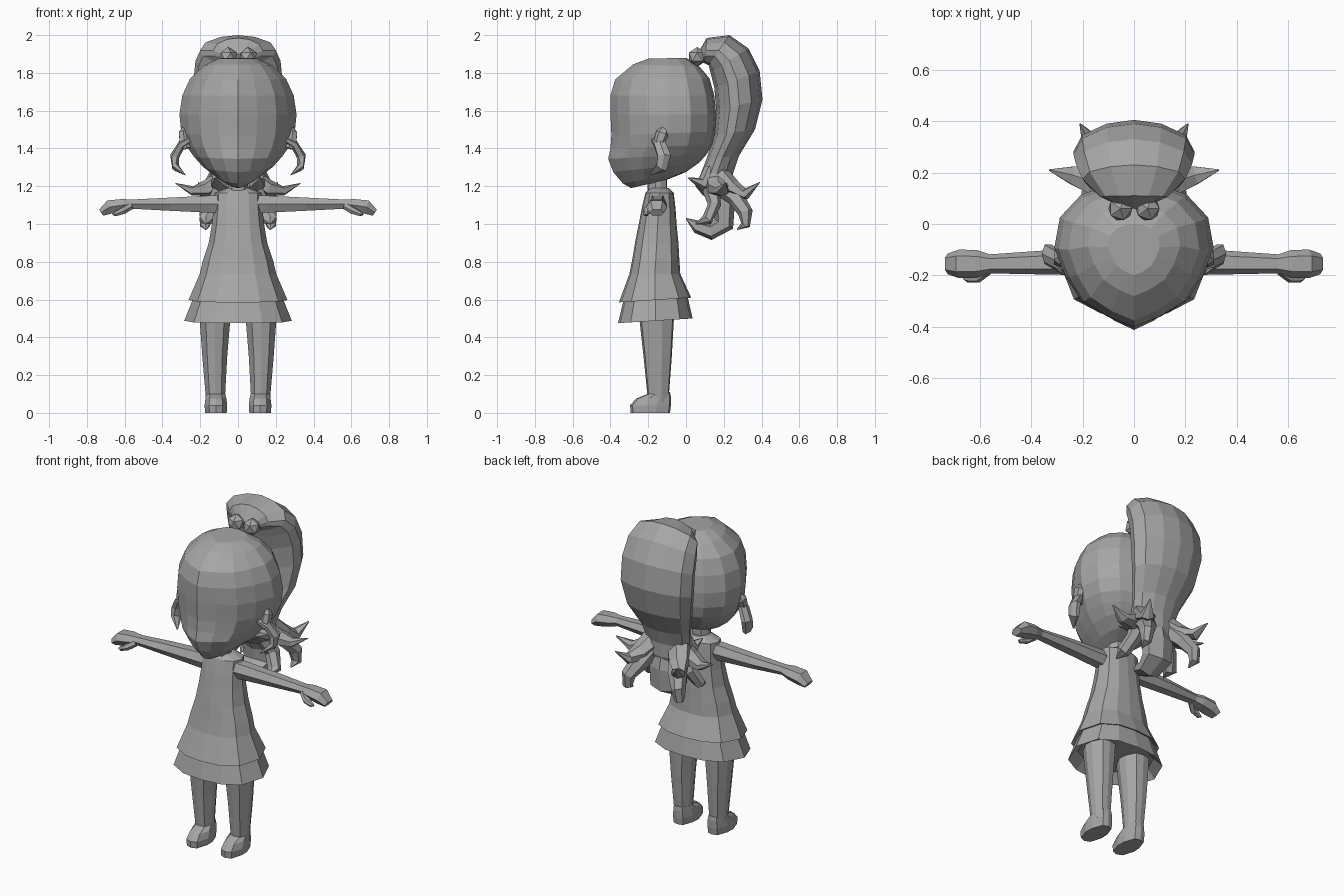
import bpy, bmesh
from mathutils import Vector

grey = bpy.data.materials.new("plain grey")
grey.diffuse_color = (0.38, 0.38, 0.38, 1)

# half cross-sections: (fraction of half width, fraction from front to back)
HEAD = [(0, 0), (.33, .07), (.66, .18), (.86, .35), (1, .55), (.93, .76), (.66, .92), (.33, .98), (0, 1)]
ROUND = [(0, 0), (.55, .08), (.92, .3), (1, .5), (.86, .76), (.45, .94), (0, 1)]
BODY = [(0, 0), (.45, .03), (.82, .17), (1, .5), (.82, .83), (.45, .97), (0, 1)]
LIMB = [(0, 0), (.6, .06), (1, .4), (.95, .65), (.55, .96), (0, 1)]


def skin(name, rings, mirror=False):
    """Join closed rings into a flat-shaded skin with capped ends."""
    bm = bmesh.new()
    loops = [[bm.verts.new(p) for p in r] for r in rings]
    n = len(loops[0])
    for a, b in zip(loops, loops[1:]):
        for i in range(n):
            j = (i + 1) % n
            bm.faces.new((a[i], a[j], b[j], b[i]))
    for end in (loops[0], loops[-1]):
        c = bm.verts.new(sum((v.co for v in end), Vector()) / n)
        for i in range(n):
            bm.faces.new((end[i], end[(i + 1) % n], c))
    bmesh.ops.remove_doubles(bm, verts=bm.verts, dist=0.0005)
    bmesh.ops.recalc_face_normals(bm, faces=bm.faces)
    me = bpy.data.meshes.new(name)
    bm.to_mesh(me)
    bm.free()
    me.materials.append(grey)
    ob = bpy.data.objects.new(name, me)
    bpy.context.collection.objects.link(ob)
    if mirror:
        ob.modifiers.new("mirror", "MIRROR")
    return ob


def loft(name, shape, rows, mirror=False):
    """Rows: front y, front z, back y, back z, half width, centre x."""
    rings = []
    for yf, zf, yb, zb, w, cx in rows:
        full = shape + [(-u, t) for u, t in shape[-2:0:-1]]
        rings.append([Vector((cx + u * w, yf + (yb - yf) * t, zf + (zb - zf) * t)) for u, t in full])
    return skin(name, rings, mirror)


SIX = [(1, 0), (.55, .87), (-.55, .87), (-1, 0), (-.55, -.87), (.55, -.87)]


def tube(name, ref, pts, mirror=True):
    """Points: x, y, z, radius across ref, radius along ref."""
    ref = Vector(ref)
    ps = [Vector(p[:3]) for p in pts]
    rings = []
    for i, p in enumerate(pts):
        t = (ps[min(i + 1, len(ps) - 1)] - ps[max(i - 1, 0)]).normalized()
        u = ref.cross(t).normalized()
        v = t.cross(u)
        rings.append([ps[i] + u * (a * p[3]) + v * (b * p[4]) for a, b in SIX])
    return skin(name, rings, mirror)


# head with flat face and slanted jaw
loft("head", HEAD, [
    (-.20, 1.875, 0, 1.88, .10, 0), (-.28, 1.845, .07, 1.835, .18, 0),
    (-.375, 1.765, .125, 1.77, .255, 0), (-.40, 1.68, .15, 1.68, .295, 0),
    (-.40, 1.58, .16, 1.58, .31, 0), (-.395, 1.47, .155, 1.49, .30, 0),
    (-.40, 1.40, .14, 1.42, .272, 0), (-.412, 1.345, .11, 1.37, .235, 0),
    (-.385, 1.275, .07, 1.325, .185, 0), (-.335, 1.215, 0, 1.275, .115, 0),
    (-.29, 1.19, -.1, 1.235, .05, 0)])

# ears and the curled locks in front of them
tube("ear", (1, 0, 0), [
    (.27, -.15, 1.40, .012, .02), (.285, -.14, 1.44, .03, .03),
    (.29, -.125, 1.48, .035, .025), (.275, -.11, 1.515, .015, .012)])
tube("side_lock", (0, 1, 0), [
    (.235, -.17, 1.455, .012, .02), (.295, -.14, 1.425, .022, .035),
    (.335, -.115, 1.36, .025, .04), (.33, -.13, 1.30, .02, .035),
    (.28, -.19, 1.26, .002, .004)])

# ponytail arching up and down behind the head
loft("ponytail", ROUND, [
    (.08, 1.86, .06, 1.90, .05, 0), (.10, 1.85, .11, 1.985, .13, 0),
    (.12, 1.84, .23, 2.0, .20, 0), (.13, 1.80, .33, 1.93, .225, 0),
    (.15, 1.72, .39, 1.81, .235, 0), (.16, 1.60, .405, 1.66, .235, 0),
    (.15, 1.47, .365, 1.50, .21, 0), (.11, 1.35, .28, 1.36, .16, 0),
    (.08, 1.27, .25, 1.27, .14, 0), (.05, 1.20, .25, 1.19, .15, 0),
    (.09, 1.15, .23, 1.14, .11, 0)])

# flicked ends of the ponytail
tube("outer_flick", (0, 1, 0), [
    (.07, .17, 1.25, .05, .07), (.16, .17, 1.19, .045, .06),
    (.24, .19, 1.175, .025, .04), (.33, .21, 1.215, .002, .003)])
tube("back_flick", (1, 0, 0), [
    (.09, .19, 1.25, .05, .07), (.13, .25, 1.19, .045, .06),
    (.17, .32, 1.16, .03, .04), (.21, .39, 1.22, .002, .003)])
tube("front_flick", (1, 0, 0), [
    (.07, .13, 1.28, .04, .06), (.10, .08, 1.21, .035, .05), (.12, .01, 1.245, .002, .003)])
tube("back_curl", (1, 0, 0), [
    (.09, .19, 1.21, .06, .06), (.13, .27, 1.13, .045, .055),
    (.17, .315, 1.06, .04, .04), (.175, .315, .995, .025, .03), (.17, .27, .97, .002, .003)])
tube("centre_curl", (1, 0, 0), [
    (0, .16, 1.21, .08, .10), (0, .20, 1.10, .06, .10), (0, .20, 1.0, .055, .095),
    (0, .13, .96, .045, .075), (0, .06, .985, .035, .05), (0, 0, 1.03, .002, .003)], False)
tube("front_curl", (1, 0, 0), [
    (.08, .13, 1.20, .05, .05), (.13, .15, 1.10, .035, .045),
    (.17, .11, 1.02, .03, .04), (.17, .05, 1.0, .002, .003)])

# hair bobbles
for side in (-1, 1):
    bpy.ops.mesh.primitive_ico_sphere_add(subdivisions=1, radius=.052, location=(side * .053, .06, 1.885))
    bpy.context.object.name = "hair_bobble"
    bpy.context.object.data.materials.append(grey)

# neck, dress and two skirt tiers
loft("neck", LIMB, [(-.205, 1.13, -.10, 1.13, .055, 0), (-.20, 1.32, -.10, 1.32, .05, 0)])
loft("dress", BODY, [
    (-.19, 1.19, -.09, 1.19, .06, 0), (-.215, 1.165, -.065, 1.165, .125, 0),
    (-.235, 1.08, -.055, 1.08, .13, 0), (-.25, 1.0, -.05, 1.0, .138, 0),
    (-.27, .90, -.04, .90, .155, 0), (-.285, .81, -.035, .81, .185, 0),
    (-.30, .735, -.03, .735, .203, 0), (-.355, .585, .028, .61, .262, 0),
    (-.33, .60, .01, .62, .235, 0)])
loft("lower_skirt", BODY, [
    (-.325, .62, .005, .63, .23, 0), (-.36, .475, .035, .50, .285, 0),
    (-.31, .53, -.01, .54, .235, 0)])

# arms with hands and thumbs
tube("arm", (0, 0, 1), [
    (.09, -.15, 1.105, .05, .055), (.15, -.15, 1.105, .05, .052),
    (.36, -.15, 1.105, .046, .04), (.56, -.155, 1.105, .037, .028),
    (.61, -.155, 1.10, .053, .037), (.68, -.155, 1.09, .056, .042),
    (.725, -.155, 1.06, .04, .022)])
tube("thumb", (0, 0, 1), [
    (.57, -.18, 1.095, .02, .02), (.61, -.208, 1.07, .022, .02),
    (.65, -.212, 1.052, .015, .013), (.665, -.21, 1.05, .003, .003)])

# legs and shoes
loft("leg", LIMB, [
    (-.255, .58, -.06, .58, .085, .122), (-.245, .48, -.065, .48, .08, .122),
    (-.225, .30, -.075, .30, .066, .123), (-.205, .10, -.09, .10, .052, .12),
    (-.20, .06, -.09, .06, .05, .118)], True)
loft("shoe", LIMB, [
    (-.293, 0, -.085, 0, .057, .117), (-.296, .04, -.08, .04, .06, .117),
    (-.265, .075, -.08, .085, .055, .117), (-.205, .10, -.085, .11, .05, .118)], True)
